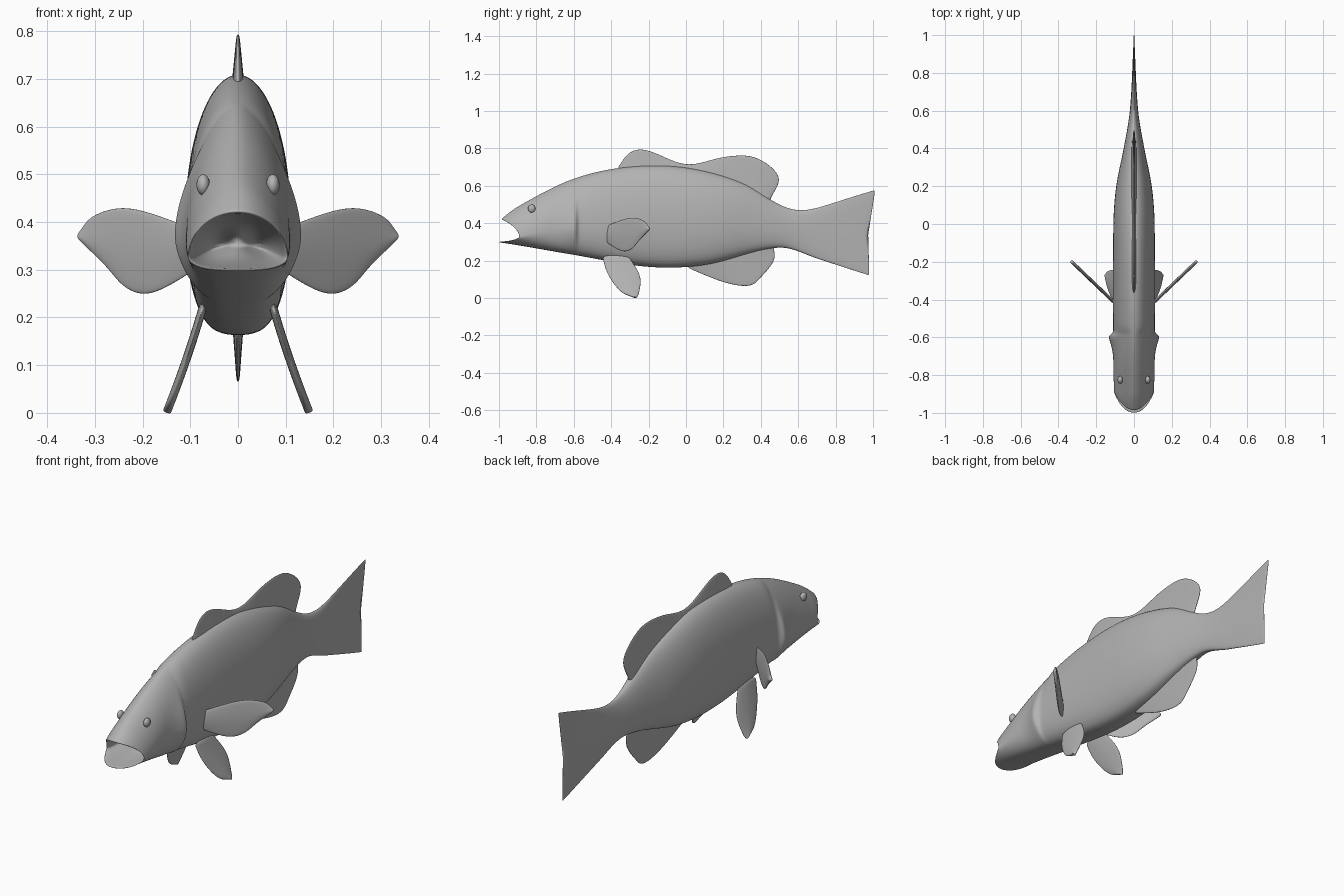
import bpy, bmesh
from math import sin, cos, pi, exp, copysign
from mathutils import Vector

cube = bpy.data.objects.get("Cube")
if cube:
    bpy.data.objects.remove(cube, do_unlink=True)

# One plain grey for the whole fish
GREY = (.45, .45, .45, 1)
grey = bpy.data.materials.new("plain grey")
grey.use_nodes = True
grey.diffuse_color = GREY
grey.node_tree.nodes["Principled BSDF"].inputs["Base Color"].default_value = GREY


def finish(name, bm, mirrored=False, levels=2):
    """Turn a bmesh into a smooth object, optionally mirrored across the body."""
    bmesh.ops.recalc_face_normals(bm, faces=bm.faces)
    for face in bm.faces:
        face.smooth = True
    mesh = bpy.data.meshes.new(name)
    bm.to_mesh(mesh)
    bm.free()
    mesh.materials.append(grey)
    obj = bpy.data.objects.new(name, mesh)
    bpy.context.collection.objects.link(obj)
    if mirrored:
        obj.modifiers.new("Mirror", "MIRROR").use_mirror_merge = False
    if levels:
        subdivision = obj.modifiers.new("Subdivision", "SUBSURF")
        subdivision.levels = subdivision.render_levels = levels


def loft(name, rings, mirrored=False):
    """Skin a list of equal closed rings and cap both ends."""
    bm = bmesh.new()
    loops = [[bm.verts.new(point) for point in ring] for ring in rings]
    for a, b in zip(loops, loops[1:]):
        for i in range(len(a)):
            bm.faces.new((a[i - 1], a[i], b[i], b[i - 1]))
    bm.faces.new(loops[0])
    bm.faces.new(loops[-1])
    finish(name, bm, mirrored)


def curve(keys, values, t):
    """Smooth interpolation through values (numbers or vectors) set at keys."""
    last = len(keys) - 1
    i = max(k for k in range(last) if k == 0 or keys[k] <= t)

    def slope(k):
        a, b = max(k - 1, 0), min(k + 1, last)
        return (values[b] - values[a]) / (keys[b] - keys[a])

    span = keys[i + 1] - keys[i]
    u = (t - keys[i]) / span
    ease = u * u * (3 - 2 * u)
    return (values[i] * (1 - ease) + values[i + 1] * ease
            + slope(i) * (span * u * (1 - u) ** 2)
            - slope(i + 1) * (span * u * u * (1 - u)))


def profile(points, y):
    return curve([p[0] for p in points], [p[1] for p in points], y)


def outline(points, count):
    """Resample a few points into a smooth run of evenly spaced ones."""
    values = [Vector(p) for p in points]
    last = len(values) - 1
    return [curve(range(len(values)), values, last * i / (count - 1)) for i in range(count)]


def clamp(value):
    return max(0, min(1, value))


# Body profiles along y: back, belly, widest height and half width
BACK = [(-1, .415), (-.9, .49), (-.6, .64), (-.3, .705), (0, .7), (.3, .62),
        (.5, .5), (.6, .47), (.7, .485), (.95, .58)]
BELLY = [(-1, .3), (-.6, .23), (-.2, .165), (.1, .175), (.5, .27), (.7, .21), (.95, .12)]
MIDDLE = [(-1, .325), (-.7, .37), (0, .4), (.95, .32)]
WIDTH = [(-1, .105), (-.8, .11), (0, .11), (.2, .095), (.4, .055), (.6, .022), (.95, .003)]
SIDES = 28


def section(y):
    """Cross-section with swept-back lips, flared gill cover and forked tail."""
    back, belly, middle, width = (profile(p, y) for p in (BACK, BELLY, MIDDLE, WIDTH))
    snout = clamp((-.7 - y) / .3)
    fork = clamp((y - .6) / .35)
    flare = .03 * clamp((y + .72) / .13) ** 2 if y < -.585 else 0
    brow = 1.25 if -.93 < y < -.55 else 1
    ring = []
    for i in range(SIDES):
        angle = 2 * pi * i / SIDES
        c, s = cos(angle), sin(angle)
        across = copysign(abs(c) ** (brow if s > 0 else .65), c)
        z = middle + s * (back - middle if s > 0 else middle - belly)
        x = across * (width + flare * exp(-((z - .38) / .12) ** 2))
        shift = .1 * snout * across ** 2 + .06 * fork * ((z - .31) / .26) ** 2
        jaw = .02 * snout ** 4 * min(s, 0)
        ring.append(Vector((x, y + shift + jaw, z)))
    return ring


# Body, with the lip ring repeated smaller and deeper to hollow the mouth
lip = section(-.99)
mouth = [[Vector((p.x * k, p.y + depth, .36 + (p.z - .36) * k)) for p in lip]
         for depth, k in ((.24, .35), (.2, .65), (.1, .85), (.01, .93))]
steps = sorted([-.99 + .04 * i for i in range(48)] + [-.98, -.58, .93, .945, .95])
loft("body", mouth + [section(y) for y in steps])


def fin(name, near, far, place, normal, thick, mirrored=False):
    """Thin lens between two edges; thick(s) is the half thickness across it."""
    normal = Vector(normal).normalized()
    rows = 6
    rings = []
    for a, b in zip(near, far):
        left, right = [], []
        for r in range(rows + 1):
            s = r / rows
            point = Vector(place(*a.lerp(b, s)))
            left.append(point + normal * thick(s))
            right.append(point - normal * thick(s))
        rings.append(left + right[::-1])
    loft(name, rings, mirrored)


def median_fin(name, edge, start, end, line, sink):
    """Upright fin rooted just inside the back or belly line."""
    count = 22
    far = outline(edge, count)
    near = []
    for i in range(count):
        y = start + (end - start) * i / (count - 1)
        near.append(Vector((y, profile(line, y) + sink)))
    fin(name, near, far, lambda y, z: (0, y, z), (1, 0, 0),
        lambda s: .012 * (1 - s) + .003)


median_fin("dorsal_fin", [(-.37, .69), (-.3, .78), (-.2, .79), (0, .712), (.2, .755),
                          (.37, .755), (.5, .65), (.45, .53)], -.35, .44, BACK, -.04)
median_fin("anal_fin", [(0, .165), (.2, .085), (.34, .065), (.41, .12), (.47, .2),
                        (.47, .27)], .02, .46, BELLY, .04)


def lens(s):
    return .003 + .006 * sin(pi * s)


# Pectoral fins, swept back and outward
fin("pectoral_fins",
    outline([(-.1, .385), (.5, .43), (.85, .415), (1, .375)], 12),
    outline([(-.1, .3), (.3, .25), (.55, .26), (.75, .31), (1, .365)], 12),
    lambda u, z: (.11 + .225 * u, -.41 + .215 * u, z), (1, -1, 0), lens, True)

# Pelvic fins, splayed below the belly
fin("pelvic_fins",
    outline([(-.45, .23), (-.42, .13), (-.35, .035), (-.27, 0)], 12),
    outline([(-.31, .23), (-.245, .12), (-.25, .03), (-.265, 0)], 12),
    lambda y, z: (.15 - .4 * z + .25 * z * z, y, z), (1, 0, .4), lens, True)

# Eyes
bm = bmesh.new()
bmesh.ops.create_uvsphere(bm, u_segments=20, v_segments=12, radius=.02)
bmesh.ops.scale(bm, vec=(.7, 1, 1.1), verts=bm.verts)
bmesh.ops.translate(bm, vec=(.073, -.825, .478), verts=bm.verts)
finish("eyes", bm, True, 0)
